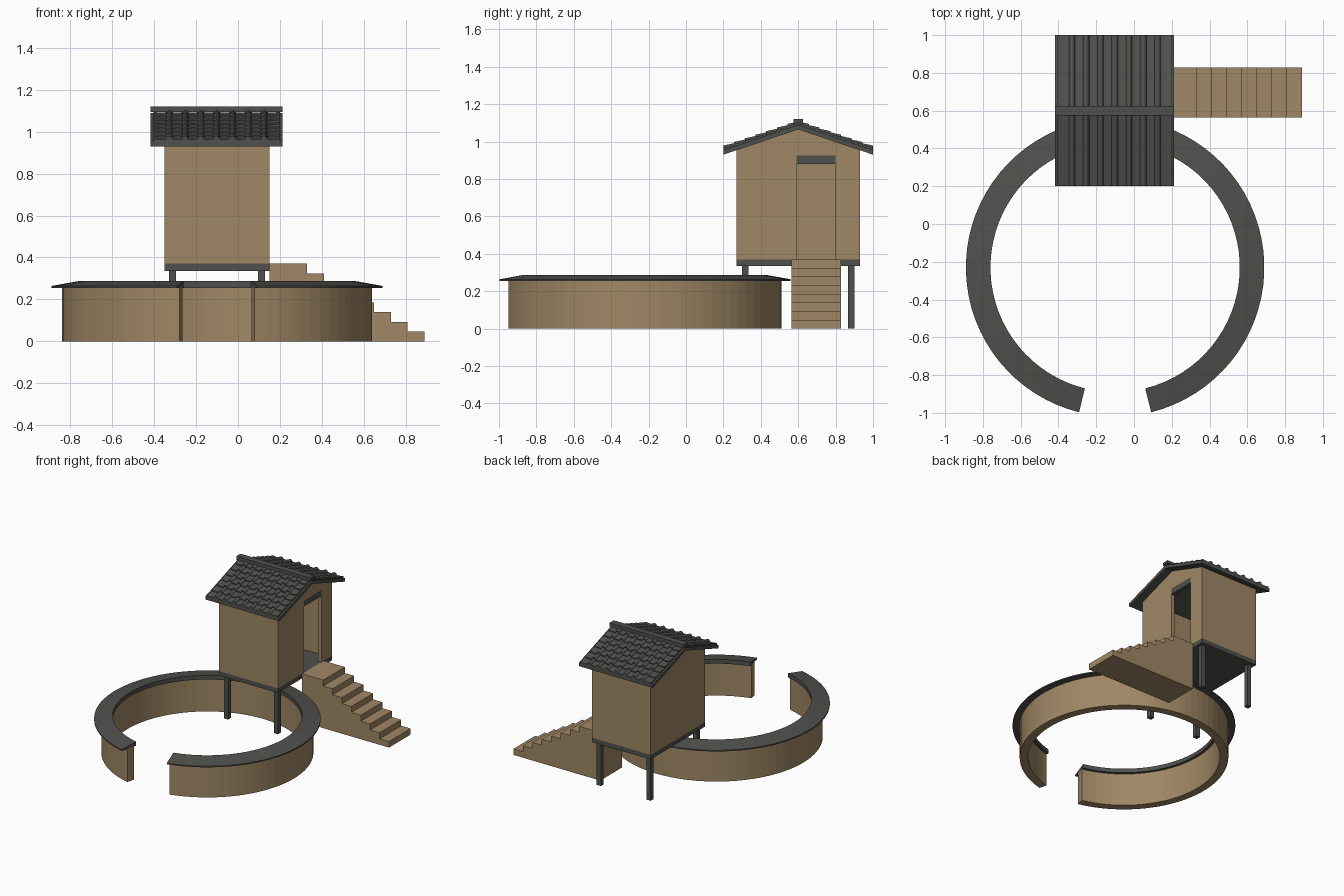
import bpy, bmesh, math

if "Cube" in bpy.data.objects:
    bpy.data.objects.remove(bpy.data.objects["Cube"])


def material(name, rgb):
    m = bpy.data.materials.new(name)
    m.use_nodes = True
    m.diffuse_color = (*rgb, 1)
    m.node_tree.nodes["Principled BSDF"].inputs["Base Color"].default_value = (*rgb, 1)
    return m


TAN = material("tan_clay", (0.35, 0.245, 0.13))
GREY = material("dark_grey", (0.08, 0.08, 0.074))


def loft(name, groups, mat):
    """Each group is a list of matching closed sections, joined and capped."""
    bm = bmesh.new()
    for sections in groups:
        rings = [[bm.verts.new(p) for p in s] for s in sections]
        n = len(rings[0])
        for a, b in zip(rings, rings[1:]):
            for i in range(n):
                j = (i + 1) % n
                bm.faces.new((a[i], a[j], b[j], b[i]))
        bm.faces.new(rings[0])
        bm.faces.new(rings[-1])
    bmesh.ops.recalc_face_normals(bm, faces=bm.faces)
    me = bpy.data.meshes.new(name)
    bm.to_mesh(me)
    bm.free()
    me.materials.append(mat)
    ob = bpy.data.objects.new(name, me)
    bpy.context.collection.objects.link(ob)
    return ob


def extrude_x(profile, x0, x1):
    return [[(x, y, z) for y, z in profile] for x in (x0, x1)]


def box(x0, x1, y0, y1, z0, z1):
    return extrude_x([(y0, z0), (y1, z0), (y1, z1), (y0, z1)], x0, x1)


# Round enclosure wall with a wedge-shaped coping, open at the front
CX, CY, GAP, SEGS = -0.1, -0.23, math.radians(14), 72


def arc_sweep(profile):
    out = []
    for i in range(SEGS + 1):
        a = -math.pi / 2 + GAP + (2 * math.pi - 2 * GAP) * i / SEGS
        out.append([(CX + r * math.cos(a), CY + r * math.sin(a), z) for r, z in profile])
    return out


loft("ring_wall", [arc_sweep([(0.68, 0), (0.74, 0), (0.74, 0.256), (0.68, 0.256)])], TAN)
loft("ring_coping", [arc_sweep([(0.66, 0.255), (0.79, 0.255), (0.79, 0.264), (0.66, 0.287)])], GREY)

# House platform and legs
X0, X1, Y0, Y1, FLOOR = -0.35, 0.15, 0.27, 0.93, 0.37
loft("floor_plate", [box(X0, X1, Y0, Y1, 0.335, FLOOR)], GREY)
loft("legs", [box(x, x + 0.035, y, y + 0.035, 0, 0.335)
              for x in (-0.33, 0.095) for y in (0.3, 0.865)], GREY)

# Walls: two long sides, a closed gable and a gable with a doorway
MID, EAVE, PEAK, T = 0.6, 0.955, 1.066, 0.03
D0, D1, HEAD = 0.59, 0.80, 0.925
loft("side_walls", [box(X0, X1, Y0, Y0 + T, FLOOR, EAVE),
                    box(X0, X1, Y1 - T, Y1, FLOOR, EAVE)], TAN)
top = [(Y1, EAVE), (MID, PEAK), (Y0, EAVE)]
loft("closed_gable", [extrude_x([(Y0, FLOOR), (Y1, FLOOR)] + top, X0, X0 + T)], TAN)
loft("door_gable", [extrude_x([(Y0, FLOOR), (D0, FLOOR), (D0, HEAD), (D1, HEAD),
                               (D1, FLOOR), (Y1, FLOOR)] + top, X1 - T, X1)], TAN)
loft("door_lintel", [box(X1 - T, X1, D0, D1, 0.88, HEAD)], GREY)

# Roof deck
RX0, RX1, HALF, LOW, RISE = -0.417, 0.213, 0.4, 0.93, 0.135
DECK = 0.025
loft("roof_deck", [extrude_x([(MID - HALF, LOW), (MID, LOW + RISE), (MID + HALF, LOW),
                              (MID + HALF, LOW + DECK), (MID, LOW + RISE + DECK),
                              (MID - HALF, LOW + DECK)], RX0, RX1)], GREY)

# Overlapping rows of tiles: hollow pans with round cover rolls between them
PITCH, TILES, ROWS, STEPS, ROLL = 0.0755, 8, 7, 14, 0.014
TX = (RX0 + RX1 - PITCH * TILES) / 2


def tile_height(i):
    u = i / STEPS
    h = 0.002 + 0.006 * (2 * (u % 1) - 1) ** 2
    d = abs(u - round(u)) * PITCH
    if 0 < round(u) < TILES and d < ROLL:
        h = max(h, 0.004 + math.sqrt(ROLL ** 2 - d ** 2))
    return h


def tile_section(side, t, lift):
    y = MID + side * HALF * t
    base = LOW + DECK + RISE * (1 - t)
    n = TILES * STEPS
    wave = [(TX + PITCH * i / STEPS, y, base + lift + tile_height(i)) for i in range(n + 1)]
    return wave + [(TX + PITCH * TILES, y, base - 0.004), (TX, y, base - 0.004)]


for side, label in ((-1, "front"), (1, "back")):
    loft(label + "_roof_tiles",
         [[tile_section(side, r / ROWS, -0.001), tile_section(side, (r + 1) / ROWS, 0.006)]
          for r in range(ROWS)], GREY)

# Ridge bar with a notched underside
loft("ridge_bar", [extrude_x([(MID - 0.025, 1.093), (MID, 1.105), (MID + 0.025, 1.093),
                              (MID + 0.025, 1.12), (MID - 0.025, 1.12)], RX0, RX1)], GREY)

# Solid staircase rising to the doorway
N, TREAD, END = 8, 0.08, 0.89
steps = [(X1, 0), (END, 0)]
for i in range(N):
    x, z = END - TREAD * i, FLOOR * (i + 1) / N
    steps += [(x, z), (x - TREAD if i < N - 1 else X1, z)]
loft("stairs", [[[(x, y, z) for x, z in steps] for y in (0.565, 0.828)]], TAN)
